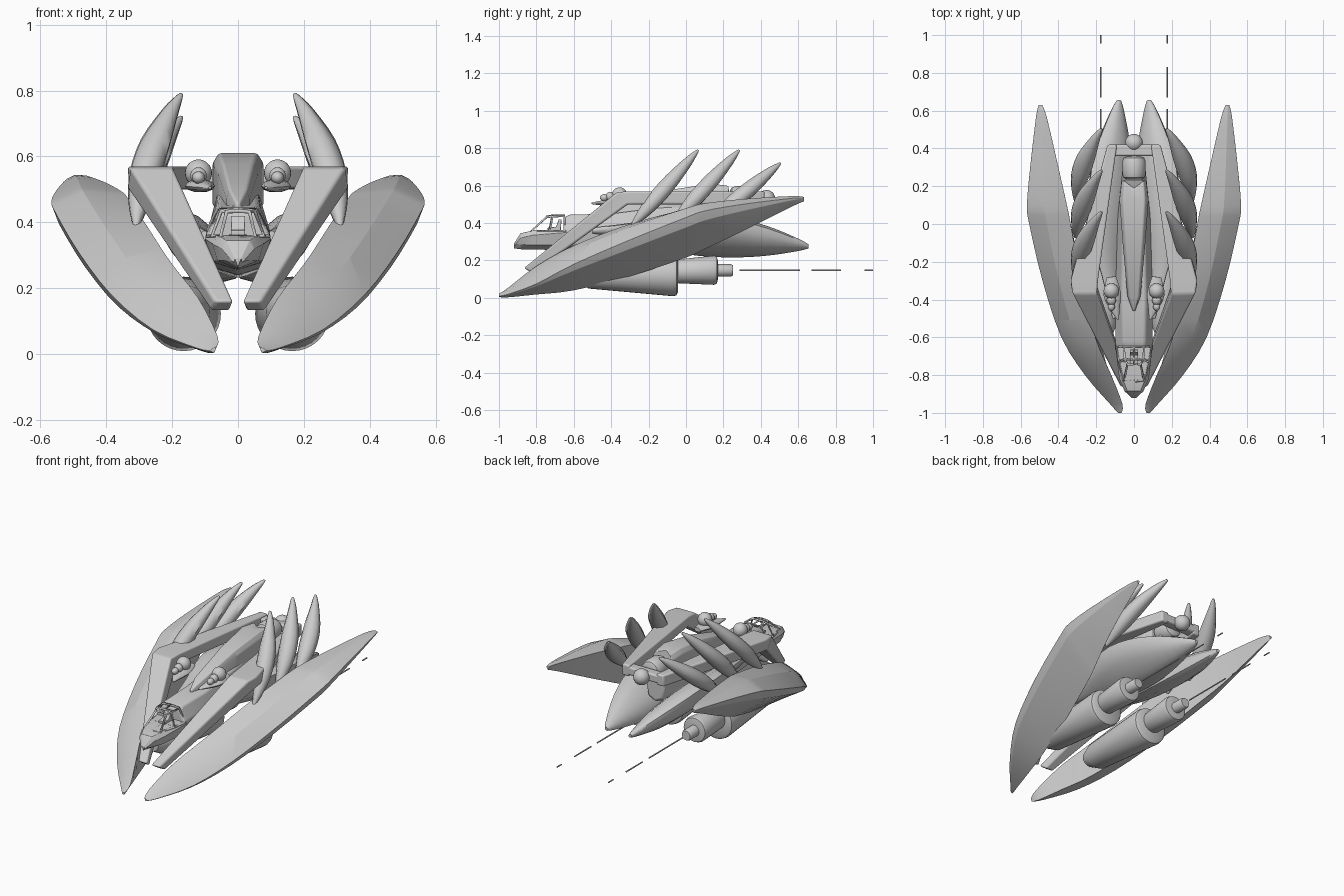
import bpy, bmesh, math
from mathutils import Vector as V

if "Cube" in bpy.data.objects:
    bpy.data.objects.remove(bpy.data.objects["Cube"])


def finish(name, bm, bevel=0.0, mirror=False, angle=35):
    bmesh.ops.recalc_face_normals(bm, faces=bm.faces[:])
    me = bpy.data.meshes.new(name)
    bm.to_mesh(me)
    bm.free()
    ob = bpy.data.objects.new(name, me)
    bpy.context.collection.objects.link(ob)
    if bevel:
        m = ob.modifiers.new("bevel", 'BEVEL')
        m.width, m.segments, m.limit_method = bevel, 3, 'ANGLE'
        m.angle_limit = math.radians(25)
    if mirror:
        ob.modifiers.new("mirror", 'MIRROR').use_mirror_merge = False
    me.shade_smooth()
    me.set_sharp_from_angle(angle=math.radians(angle))
    return ob


def smooth(rings, k=3):
    """Catmull-Rom in-between rings for flowing outlines."""
    R = [[V(p) for p in r] for r in rings]
    out = []
    for i in range(len(R) - 1):
        q = [R[max(i - 1, 0)], R[i], R[i + 1], R[min(i + 2, len(R) - 1)]]
        for s in range(k):
            t = s / k
            out.append([b + (c - a) * t / 2 * (1 - t) ** 2 + (c - b) * (t * t * (3 - 2 * t))
                        - (d - b) * t * t * (1 - t) / 2 for a, b, c, d in zip(*q)])
    return out + [R[-1]]


def loft(name, rings, bevel=0.0, mirror=False, angle=35):
    """Skin a list of equal-length rings of points and cap both ends."""
    bm = bmesh.new()
    vs = [[bm.verts.new(p) for p in r] for r in rings]
    n = len(rings[0])
    for a, b in zip(vs, vs[1:]):
        for i in range(n):
            j = (i + 1) % n
            bm.faces.new((a[i], a[j], b[j], b[i]))
    bm.faces.new(vs[0])
    bm.faces.new(vs[-1])
    return finish(name, bm, bevel, mirror, angle)


def leaf(name, base, tip, wdir, stations, bend, n=10):
    """Mirrored blade along base-tip; stations are (t, half width, half thickness)."""
    base, tip = V(base), V(tip)
    d = (tip - base).normalized()
    w = V(wdir)
    w = (w - d * w.dot(d)).normalized()
    h = d.cross(w)
    rings = []
    for t, a, b in stations:
        c = base.lerp(tip, t) + V(bend) * (4 * t * (1 - t))
        rings.append([c + w * a * math.cos(k * math.tau / n) + h * b * math.sin(k * math.tau / n)
                      for k in range(n)])
    return loft(name, smooth(rings), 0, True, 50)


def lathe(name, x, prof, n=32, mirror=True):
    """Turned part along y; prof is (y, z of axis, radius)."""
    return loft(name, [[(x + r * math.cos(k * math.tau / n), y, z + r * math.sin(k * math.tau / n))
                        for k in range(n)] for y, z, r in prof], 0, mirror)


def ball(name, c, r, scale=(1, 1, 1), mirror=False):
    bm = bmesh.new()
    bmesh.ops.create_uvsphere(bm, u_segments=24, v_segments=14, radius=r)
    bmesh.ops.scale(bm, vec=scale, verts=bm.verts)
    bmesh.ops.translate(bm, vec=c, verts=bm.verts)
    return finish(name, bm, 0, mirror)


# Outer wings: triangular section (inner top, outer edge, lower edge) with a crowned top
wing = [
    (-1.0, (.065, .022), (.085, .01), (.072, .004)),
    (-.95, (.062, .055), (.13, .02), (.09, .003)),
    (-.8, (.12, .17), (.26, .075), (.13, .018)),
    (-.6, (.205, .28), (.385, .18), (.185, .04)),
    (-.3, (.28, .395), (.485, .31), (.26, .115)),
    (0, (.335, .475), (.555, .43), (.34, .215)),
    (.1, (.355, .495), (.567, .465), (.37, .26)),
    (.3, (.40, .52), (.55, .50), (.43, .355)),
    (.56, (.46, .542), (.52, .532), (.48, .485)),
    (.63, (.485, .54), (.505, .535), (.494, .515)),
]


def wing_ring(y, a, b, c):
    bulge = .12 * (b[0] - a[0])
    return [(a[0], y, a[1]),
            ((a[0] + b[0]) / 2 + bulge * .6, y, (a[1] + b[1]) / 2 + bulge), (b[0], y, b[1]),
            (b[0] * .9 + c[0] * .1, y, b[1] * .75 + c[1] * .25), (c[0], y, c[1])]


loft("outer_wing", smooth([wing_ring(*w) for w in wing]), .012, True, 50)

# Front blades that bend into rearward beams
loft("front_blade_beam", [
    [(.013, -.865, .16), (.07, -.865, .16), (.082, -.82, .13), (.025, -.82, .13)],
    [(.195, -.37, .565), (.325, -.37, .565), (.335, -.31, .5), (.2, -.31, .5)],
    [(.19, -.30, .57), (.335, -.30, .57), (.33, -.27, .5), (.195, -.27, .5)],
    [(.09, .42, .57), (.14, .42, .57), (.14, .42, .5), (.09, .42, .5)],
], .01, True)
loft("rear_crossbar", [[(x, .36, .56), (x, .42, .56), (x, .42, .51), (x, .36, .51)]
                       for x in (-.12, .12)], .01)

# Swept dorsal fins
for i, (yb, yt, zb, zt) in enumerate([(-.29, .065, .385, .79), (-.07, .285, .40, .79),
                                      (.12, .505, .40, .72)]):
    leaf(f"dorsal_fin_{i + 1}", (.31, yb, zb), (.172, yt, zt), (.8, .3, -.07),
         [(0, .008, .008), (.15, .03, .03), (.35, .048, .044), (.6, .048, .042),
          (.85, .026, .026), (.97, .012, .011), (1, .005, .005)], (.028, 0, 0), 8)

# Large rear body blades
leaf("body_blade", (.10, -.5, .36), (.08, .655, .275), (.7, 0, .6),
     [(0, .015, .015), (.2, .07, .03), (.42, .15, .062), (.62, .15, .07),
      (.8, .105, .058), (.95, .042, .026), (1, .012, .01)], (.035, 0, .02), 10)


# Fuselage and nose
def hull(y, w, wt, zb, zm, zt):
    return [(0, y, zb), (w * .8, y, zb + .025), (w, y, zm), (wt, y, zt),
            (-wt, y, zt), (-w, y, zm), (-w * .8, y, zb + .025)]


loft("nose", [hull(-.92, .012, .01, .265, .28, .29), hull(-.885, .05, .035, .26, .32, .345),
              hull(-.82, .078, .06, .258, .335, .36), hull(-.64, .1, .09, .256, .35, .362)], .004)
loft("fuselage", [hull(-.655, .098, .06, .26, .36, .43), hull(-.62, .1, .06, .255, .36, .445),
                  hull(-.4, .1, .065, .24, .37, .45), hull(0, .09, .06, .23, .38, .5),
                  hull(.3, .06, .04, .33, .42, .53)], .012)

# Open cockpit canopy frame with seat
canopy = loft("canopy_frame", [
    [(-.055, -.83, .357), (0, -.835, .357), (.055, -.83, .357),
     (.036, -.745, .432), (0, -.745, .435), (-.036, -.745, .432)],
    [(-.08, -.73, .357), (0, -.73, .357), (.08, -.73, .357),
     (.05, -.715, .436), (0, -.715, .439), (-.05, -.715, .436)],
    [(-.095, -.645, .357), (0, -.645, .357), (.095, -.645, .357),
     (.055, -.65, .438), (0, -.65, .441), (-.055, -.65, .438)]])
wf = canopy.modifiers.new("frame", 'WIREFRAME')
wf.thickness = .013
loft("cockpit_seat", [[(x, -.74, .36), (x, -.74, .375), (x, -.695, .38), (x, -.68, .42),
                       (x, -.665, .42), (x, -.67, .36)] for x in (-.022, .022)], .003)


# Dorsal spine, widening rearward with a notched tail
def ridge(y, w, zb, zt, notch=0):
    return [(-w, y, zb), (w, y, zb), (w, y, zt - .03), (w * .75, y, zt),
            (0, y - notch, zt), (-w * .75, y, zt), (-w, y, zt - .03)]


loft("dorsal_spine", [ridge(-.46, .008, .42, .46), ridge(-.38, .035, .42, .50),
                      ridge(-.1, .06, .43, .575), ridge(.13, .077, .45, .61),
                      ridge(.23, .065, .46, .60, .05)], .008)
lathe("tail_capsule", 0, [(.235, .535, .04), (.245, .535, .055), (.265, .535, .062),
                          (.33, .535, .062), (.35, .535, .054), (.358, .535, .04)], 32, False)
ball("tail_ball", (0, .43, .53), .047)

# Gun turrets on leaf-shaped mounts
leaf("turret_mount", (.085, -.505, .505), (.12, -.28, .515), (1, 0, 0),
     [(0, .005, .004), (.25, .026, .014), (.6, .046, .02), (1, .025, .012)], (.01, 0, 0))
ball("turret_ball", (.12, -.355, .55), .041, mirror=True)
ball("turret_barrel_rear", (.12, -.405, .542), .025, mirror=True)
ball("turret_barrel_front", (.12, -.437, .536), .019, (1, 1.2, 1), True)

# Engines, nozzles and broken exhaust rods
lathe("engine", .165, [(-.6, .14, .045), (-.52, .13, .08), (-.07, .122, .113),
                       (-.052, .122, .109), (-.042, .124, .09)])
lathe("engine_nozzle", .172, [(-.05, .142, .06), (-.04, .142, .064), (.15, .148, .078),
                              (.165, .148, .072), (.17, .148, .05)])
lathe("exhaust_pipe", .175, [(.16, .147, .033), (.24, .147, .033), (.25, .147, .028)])
for i, (y0, y1) in enumerate([(.285, .61), (.67, .83), (.955, 1.0)]):
    lathe(f"exhaust_rod_{i + 1}", .175, [(y0, .147, .004), (y1, .147, .004)], 8)
